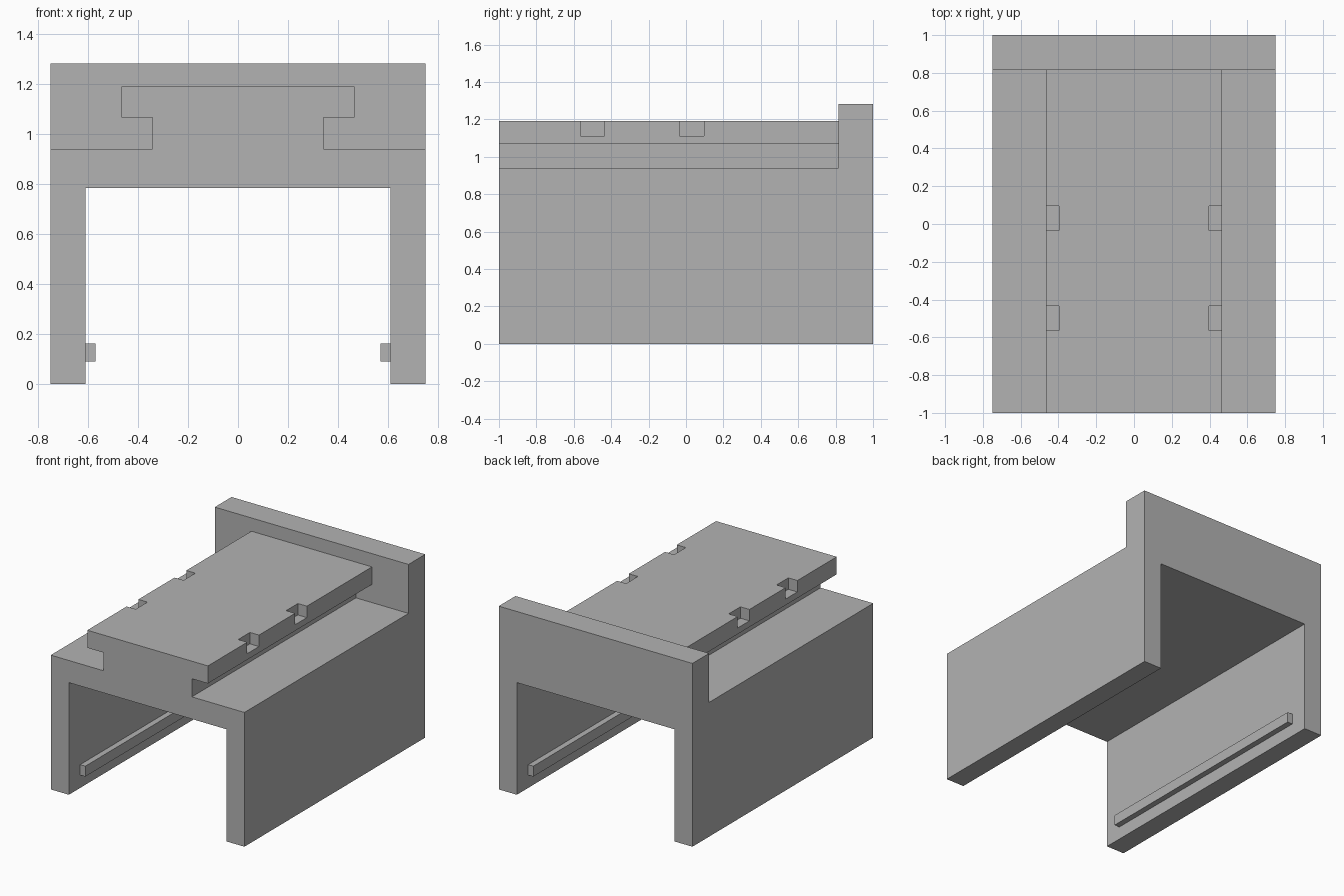
import bpy
import bmesh

cube = bpy.data.objects.get("Cube")
if cube:
    bpy.data.objects.remove(cube, do_unlink=True)

# Single matte grey
grey = bpy.data.materials.new("plain_grey")
grey.use_nodes = True
colour = (0.45, 0.45, 0.45, 1)
grey.diffuse_color = colour
grey.node_tree.nodes["Principled BSDF"].inputs["Base Color"].default_value = colour


def extrude(name, profile, y0, y1):
    """Extrude an x-z profile along y."""
    bm = bmesh.new()
    face = bm.faces.new([bm.verts.new((x, y0, z)) for x, z in profile])
    result = bmesh.ops.extrude_face_region(bm, geom=[face])
    moved = [v for v in result["geom"] if isinstance(v, bmesh.types.BMVert)]
    bmesh.ops.translate(bm, verts=moved, vec=(0, y1 - y0, 0))
    bmesh.ops.recalc_face_normals(bm, faces=bm.faces)
    mesh = bpy.data.meshes.new(name)
    bm.to_mesh(mesh)
    bm.free()
    mesh.materials.append(grey)
    obj = bpy.data.objects.new(name, mesh)
    bpy.context.collection.objects.link(obj)
    return obj


def rect(x0, x1, z0, z1):
    return [(x0, z0), (x1, z0), (x1, z1), (x0, z1)]


def mirrored(points):
    """Complete a symmetric profile from its +x half."""
    return points + [(-x, z) for x, z in reversed(points)]


def cut(target, cutter):
    cutter.hide_render = True
    mod = target.modifiers.new("cut", "BOOLEAN")
    mod.operation = "DIFFERENCE"
    mod.solver = "EXACT"
    mod.object = cutter
    bpy.context.view_layer.objects.active = target
    bpy.ops.object.modifier_apply(modifier=mod.name)
    bpy.data.objects.remove(cutter, do_unlink=True)


# Bridge-shaped body, full height at first
body = extrude("body", mirrored([(0.61, 0.785), (0.61, 0), (0.75, 0), (0.75, 1.283)]), -1, 1)

# Clear material around the T-shaped top rail, leaving the back wall
t_space = mirrored([(0.467, 1.19), (0.467, 1.067), (0.343, 1.067),
                    (0.343, 0.94), (0.9, 0.94), (0.9, 1.5)])
cut(body, extrude("rail_cutter", t_space, -1.2, 0.815))

# Two notches in each edge of the top rail
for side in (-1, 1):
    x0, x1 = sorted((side * 0.397, side * 0.6))
    for y in (-0.5, 0.03):
        cut(body, extrude("notch_cutter", rect(x0, x1, 1.11, 1.4), y - 0.065, y + 0.065))

# Thin guide strips inside the legs
for side, label in ((-1, "right"), (1, "left")):
    x0, x1 = sorted((side * 0.57, side * 0.615))
    extrude(label + "_guide_strip", rect(x0, x1, 0.09, 0.163), -0.875, 0.875)
